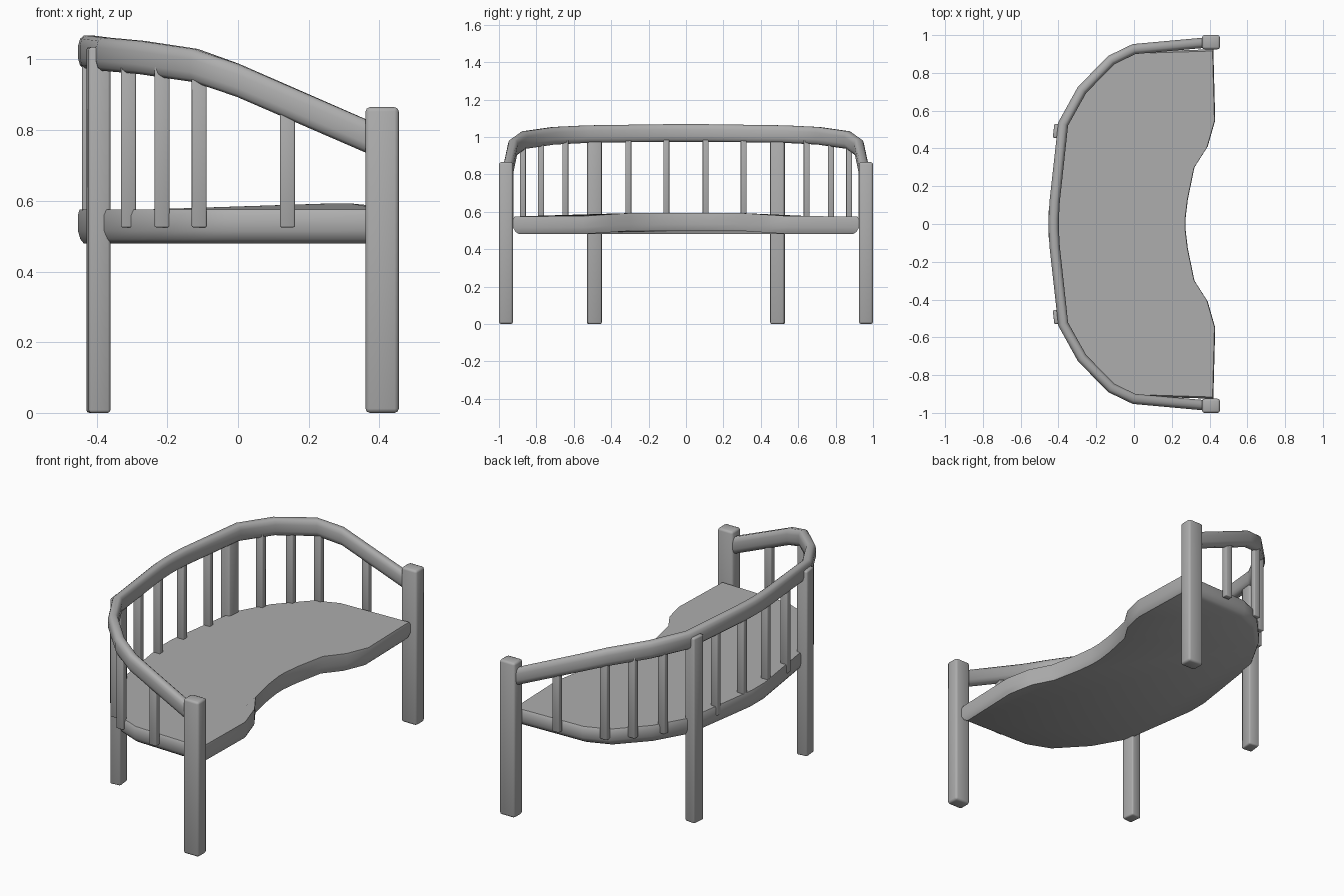
import bpy, bmesh, math
from mathutils import Vector, Matrix

cube = bpy.data.objects.get("Cube")
if cube:
    bpy.data.objects.remove(cube, do_unlink=True)

# Single grey material
GREY = (0.42, 0.42, 0.42, 1)
grey = bpy.data.materials.new("plain_grey")
grey.use_nodes = True
grey.diffuse_color = GREY
grey.node_tree.nodes["Principled BSDF"].inputs["Base Color"].default_value = GREY


def finish(name, bm, angle=50):
    bmesh.ops.recalc_face_normals(bm, faces=bm.faces)
    mesh = bpy.data.meshes.new(name)
    bm.to_mesh(mesh)
    bm.free()
    mesh.materials.append(grey)
    obj = bpy.data.objects.new(name, mesh)
    bpy.context.collection.objects.link(obj)
    bpy.ops.object.select_all(action='DESELECT')
    obj.select_set(True)
    bpy.context.view_layer.objects.active = obj
    bpy.ops.object.shade_smooth_by_angle(angle=math.radians(angle))
    return obj


def bar(name, x, y, width, depth, low, high, turn=0, bevel=0.0):
    """Upright square bar with optional rounded edges."""
    bm = bmesh.new()
    bmesh.ops.create_cube(bm, size=1)
    bmesh.ops.scale(bm, vec=(width, depth, high - low), verts=bm.verts)
    if bevel:
        bmesh.ops.bevel(bm, geom=bm.edges[:], offset=bevel, segments=2,
                        profile=0.5, affect='EDGES')
    bmesh.ops.rotate(bm, matrix=Matrix.Rotation(turn, 3, 'Z'), verts=bm.verts)
    bmesh.ops.translate(bm, vec=(x, y, (low + high) / 2), verts=bm.verts)
    finish(name, bm)


def skin(bm, rings):
    """Bridge closed vertex rings in order and cap both ends."""
    rings = [[bm.verts.new(p) for p in ring] for ring in rings]
    n = len(rings[0])
    for a, b in zip(rings, rings[1:]):
        for i in range(n):
            j = (i + 1) % n
            bm.faces.new((a[i], a[j], b[j], b[i]))
    bm.faces.new(rings[0])
    bm.faces.new(rings[-1])


def mirrored(half):
    """Extend a half path, ending beside the centre, across y = 0."""
    return half + [(p[0], -p[1], *p[2:]) for p in reversed(half)]


# Seat: back outline, then the scooped front edge, which rises slightly
back = mirrored([(0.42, 0.925), (0.0, 0.912), (-0.13, 0.86), (-0.28, 0.70),
                 (-0.385, 0.515), (-0.453, 0.06)])
front = mirrored([(0.43, 0.55), (0.39, 0.41), (0.32, 0.30), (0.285, 0.13),
                  (0.273, 0.03)])
outline = back + list(reversed(front))


def lift(x, y):
    if x < 0.2:
        return 0
    return 0.018 * max(0, min(1, (0.58 - abs(y)) / 0.28))


bm = bmesh.new()
skin(bm, [[(x * s, y * s, z + lift(x, y)) for x, y in outline]
          for z, s in ((0.48, 0.965), (0.492, 0.985), (0.515, 1.0),
                       (0.56, 1.0), (0.575, 0.99))])
finish("seat", bm)

# Curved top rail, dropping towards the front posts
path = [Vector(p) for p in mirrored([
    (0.40, 0.962, 0.767), (0.0, 0.926, 0.941), (-0.12, 0.868, 0.983),
    (-0.275, 0.71, 1.006), (-0.375, 0.53, 1.015), (-0.42, 0.12, 1.021),
    (-0.425, 0.03, 1.021)])]
SIDES = 12
rings = []
for i, p in enumerate(path):
    ahead = path[min(i + 1, len(path) - 1)] - p
    behind = p - path[max(i - 1, 0)]
    ahead.z = behind.z = 0
    run = ahead.normalized() + behind.normalized()
    side = Vector((run.y, -run.x, 0)).normalized()
    ring = []
    for k in range(SIDES):
        t = math.tau * (k + 0.5) / SIDES
        c, s = math.cos(t), math.sin(t)
        ring.append(p + side * math.copysign(abs(c) ** 0.7, c) * 0.028
                    + Vector((0, 0, math.copysign(abs(s) ** 0.7, s) * 0.048)))
    rings.append(ring)
bm = bmesh.new()
skin(bm, rings)
finish("top_rail", bm, 60)

# Posts and spindles on both sides
spindles = [(0.14, 0.937, 0.87), (-0.11, 0.872, 0.97), (-0.215, 0.775, 0.99),
            (-0.31, 0.645, 1.0), (-0.40, 0.308, 1.01), (-0.42, 0.105, 1.01)]
for label, sign in (("left", 1), ("right", -1)):
    bar("front_post_" + label, 0.408, sign * 0.9625, 0.094, 0.075, 0, 0.865,
        bevel=0.012)
    bar("back_post_" + label, -0.395, sign * 0.49, 0.062, 0.075, 0, 1.035,
        turn=-0.11 * sign, bevel=0.008)
    for number, (x, y, top) in enumerate(spindles, 1):
        bar(f"spindle_{label}_{number}", x, sign * y, 0.042, 0.032, 0.525, top,
            bevel=0.004)
